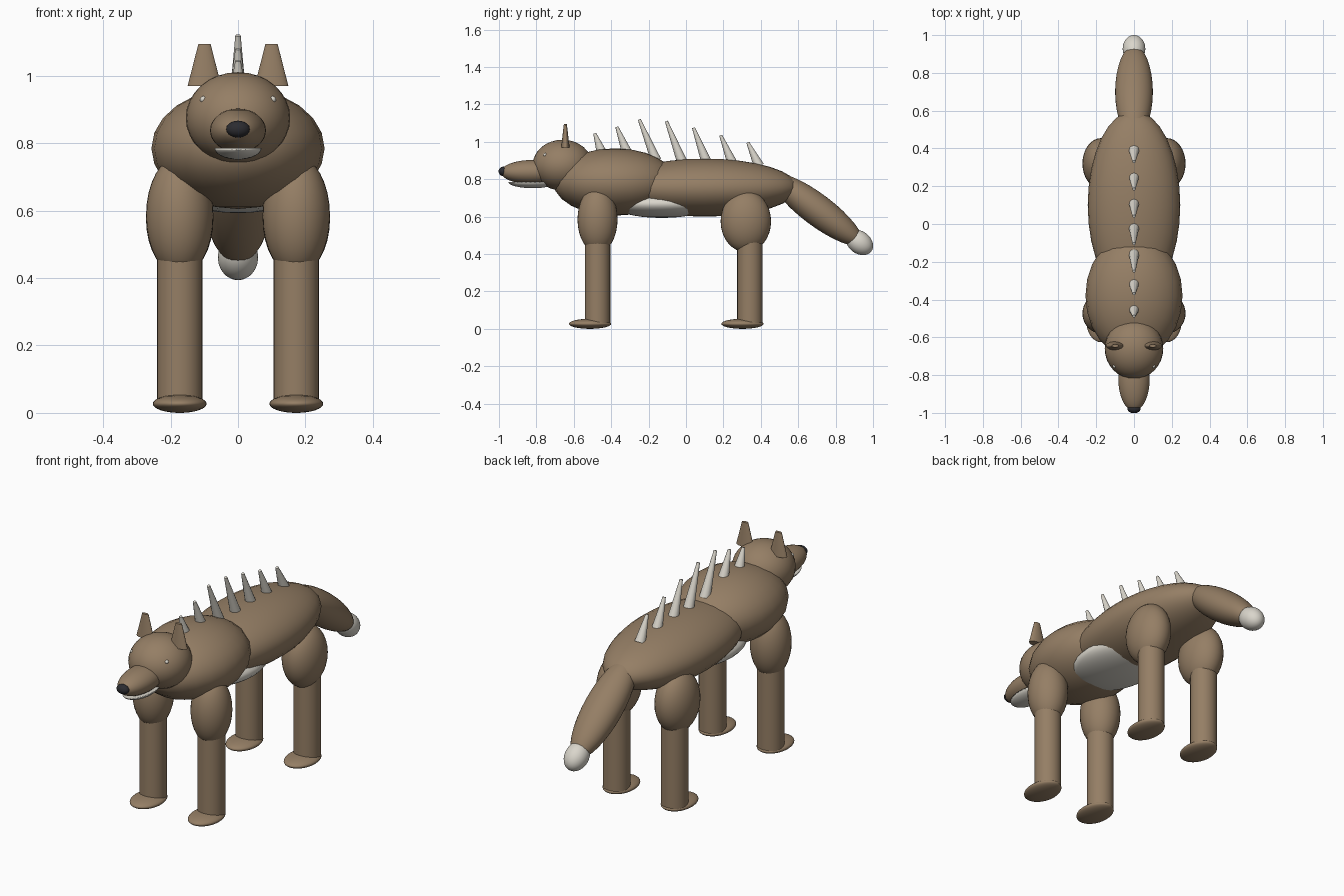
import bpy
import math
from mathutils import Vector

cube = bpy.data.objects.get("Cube")
if cube:
    bpy.data.objects.remove(cube, do_unlink=True)


def material(name, color):
    m = bpy.data.materials.new(name)
    m.use_nodes = True
    m.diffuse_color = (*color, 1)
    bsdf = m.node_tree.nodes["Principled BSDF"]
    bsdf.inputs["Base Color"].default_value = (*color, 1)
    bsdf.inputs["Roughness"].default_value = 0.8
    return m


FUR = material("brown fur", (0.30, 0.21, 0.13))
PALE = material("pale bone", (0.70, 0.67, 0.60))
DARK = material("dark nose", (0.025, 0.025, 0.03))


def finish(name, mat):
    ob = bpy.context.object
    ob.name = name
    ob.data.materials.append(mat)
    bpy.ops.object.shade_smooth_by_angle(angle=math.radians(40))
    return ob


def ellipsoid(name, loc, radii, mat=FUR, tilt=0, segments=32, rings=16):
    bpy.ops.mesh.primitive_uv_sphere_add(segments=segments, ring_count=rings, radius=1,
                                         location=loc, rotation=(tilt, 0, 0))
    bpy.context.object.scale = radii
    return finish(name, mat)


def cone(name, start, end, r1, r2, mat=FUR, squash=1, sides=24):
    """Tapered rod from start to end, optionally flattened along y."""
    start, end = Vector(start), Vector(end)
    axis = end - start
    bpy.ops.mesh.primitive_cone_add(vertices=sides, radius1=r1, radius2=r2, depth=axis.length,
                                    location=(start + end) / 2)
    ob = bpy.context.object
    ob.rotation_euler = (math.atan2(-axis.y, axis.z), 0, 0)
    ob.scale.y = squash
    return finish(name, mat)


# Torso
ellipsoid("body", (0, 0.10, 0.755), (0.245, 0.50, 0.155))
ellipsoid("chest", (0, -0.38, 0.785), (0.257, 0.33, 0.18), segments=24, rings=12)
ellipsoid("belly_patch", (0, -0.13, 0.668), (0.20, 0.27, 0.075), PALE)

# Head
ellipsoid("head", (0, -0.66, 0.875), (0.155, 0.16, 0.136))
ellipsoid("muzzle", (0, -0.82, 0.838), (0.083, 0.17, 0.065))
ellipsoid("nose", (0, -0.977, 0.842), (0.035, 0.025, 0.025), DARK)

# Lower jaw: flat on top, rounded underneath
jaw = ellipsoid("lower_jaw", (0, -0.82, 0.786), (0.07, 0.13, 0.034), PALE)
for v in jaw.data.vertices:
    v.co.z = min(v.co.z, 0)

# Tail, drooping backwards
DROOP = -math.radians(37)
ellipsoid("tail", (0, 0.70, 0.637), (0.10, 0.30, 0.085), tilt=DROOP)
ellipsoid("tail_tip", (0, 0.927, 0.462), (0.06, 0.08, 0.06), PALE, tilt=DROOP)

# Paired parts
for side, s in (("left", 1), ("right", -1)):
    cone(f"{side}_ear", (s * 0.101, -0.645, 0.97), (s * 0.098, -0.645, 1.095), 0.05, 0.018,
         squash=0.45)
    ellipsoid(f"{side}_eye", (s * 0.103, -0.753, 0.93), (0.010, 0.010, 0.010), PALE,
              segments=12, rings=8)

    # Legs: upper mass, straight shank, flat paw
    ellipsoid(f"{side}_shoulder", (s * 0.173, -0.473, 0.585), (0.10, 0.107, 0.178))
    ellipsoid(f"{side}_thigh", (s * 0.173, 0.32, 0.575), (0.10, 0.135, 0.165))
    for end, y in (("front", -0.473), ("rear", 0.342)):
        cone(f"{side}_{end}_leg", (s * 0.173, y, 0.03), (s * 0.173, y, 0.55), 0.068, 0.068)
        ellipsoid(f"{side}_{end}_paw", (s * 0.173, y - 0.04, 0.027), (0.08, 0.113, 0.027))

# Row of spines along the back, leaning forward: base y, base z, tip y, tip z
SPINES = [(-0.45, 0.94, -0.488, 1.045), (-0.315, 0.94, -0.37, 1.08),
          (-0.16, 0.90, -0.25, 1.12), (-0.02, 0.89, -0.105, 1.11),
          (0.11, 0.89, 0.04, 1.075), (0.25, 0.88, 0.185, 1.035),
          (0.39, 0.87, 0.33, 0.997)]
for i, (y0, z0, y1, z1) in enumerate(SPINES):
    cone(f"back_spine_{i + 1}", (0, y0, z0), (0, y1, z1), 0.028, 0.008, PALE, sides=12)
